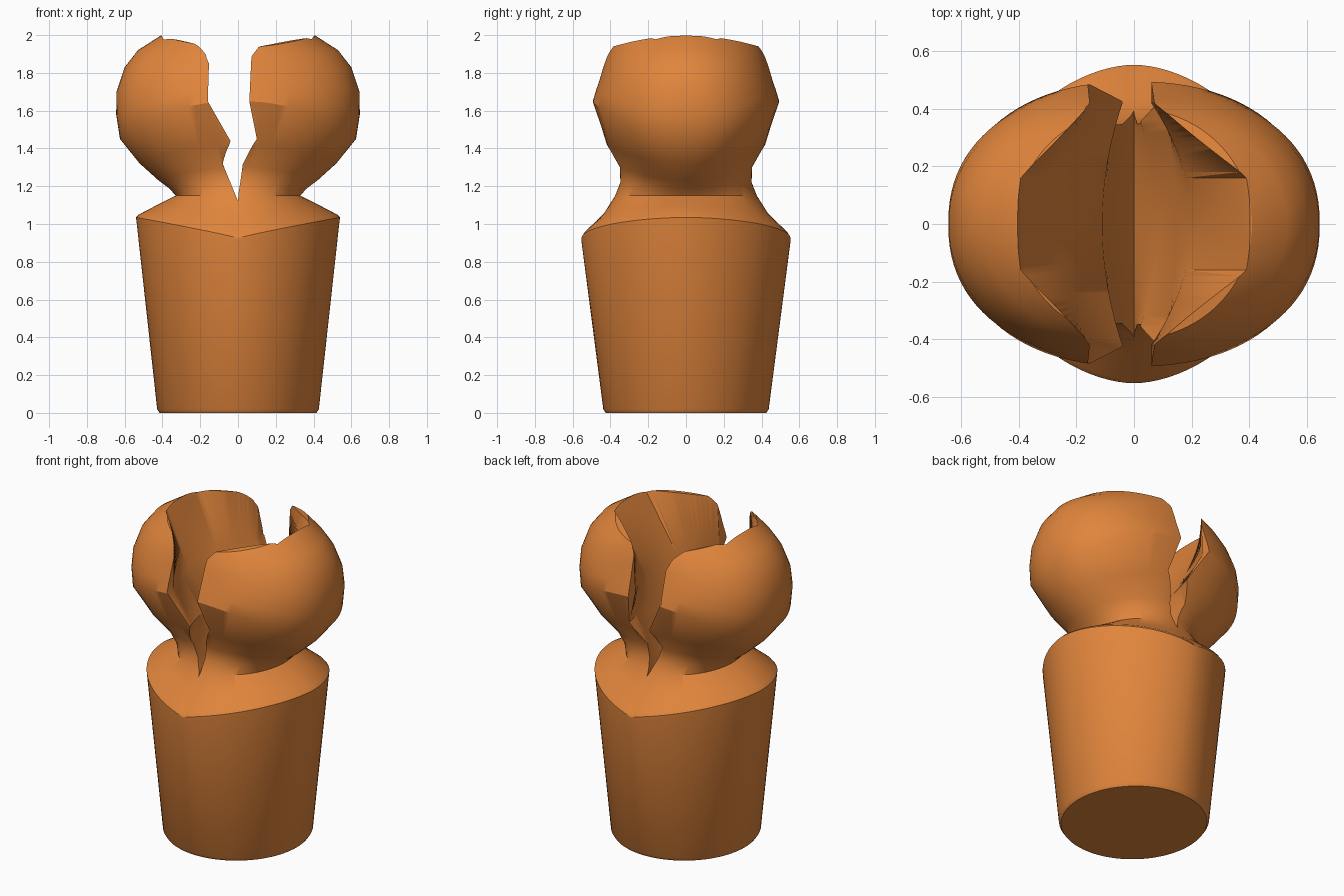
import bpy
import bmesh
import math

SEGMENTS = 96

old = bpy.data.objects.get("Cube")
if old:
    bpy.data.objects.remove(old, do_unlink=True)

orange = bpy.data.materials.new("warm_orange")
orange.use_nodes = True
colour = (0.75, 0.235, 0.045, 1)
orange.diffuse_color = colour
orange.node_tree.nodes["Principled BSDF"].inputs["Base Color"].default_value = colour


def loft(name, rings, tips=False):
    """Skin a list of equal point loops and close both ends."""
    bm = bmesh.new()
    loops = [[bm.verts.new(p) for p in ring] for ring in rings]
    for low, high in zip(loops, loops[1:]):
        for i in range(len(low)):
            j = (i + 1) % len(low)
            bm.faces.new((low[i], low[j], high[j], high[i]))
    bm.faces.new(loops[0])
    if tips:
        tip = bm.verts.new((0, 0, 2.0))
        top = loops[-1]
        for i in range(len(top)):
            bm.faces.new((top[i], top[(i + 1) % len(top)], tip))
    else:
        bm.faces.new(loops[-1])
        bmesh.ops.triangulate(bm, faces=bm.faces)
    bmesh.ops.recalc_face_normals(bm, faces=bm.faces)
    mesh = bpy.data.meshes.new(name)
    bm.to_mesh(mesh)
    bm.free()
    mesh.materials.append(orange)
    obj = bpy.data.objects.new(name, mesh)
    bpy.context.collection.objects.link(obj)
    return obj


def section(rx, zx, ry, zy, roundness, bias):
    """Superellipse whose height runs from zx at the sides to zy at the front."""
    ring = []
    for i in range(SEGMENTS):
        a = math.tau * i / SEGMENTS
        c, s = math.cos(a), math.sin(a)
        x = math.copysign(abs(c) ** (2 / roundness), c) * rx
        y = math.copysign(abs(s) ** (2 / roundness), s) * ry
        ring.append((x, y, zy + (zx - zy) * abs(c) ** bias))
    return ring


# Tapered post, pinched neck and round head
sections = [
    (0.415, 0.0, 0.425, 0.0, 2, 1),
    (0.428, 0.02, 0.438, 0.02, 2, 1),
    (0.538, 1.02, 0.553, 0.905, 1.8, 1),
    (0.54, 1.035, 0.553, 0.925, 1.8, 1),
    (0.525, 1.05, 0.54, 0.945, 1.8, 1),
    (0.42, 1.105, 0.435, 1.055, 1.9, 1.5),
    (0.33, 1.15, 0.375, 1.15, 2, 2),
    (0.36, 1.185, 0.348, 1.22, 2, 2),
    (0.42, 1.23, 0.35, 1.30, 2, 2),
    (0.52, 1.32, 0.42, 1.42, 2.1, 2),
    (0.625, 1.45, 0.495, 1.65, 2.25, 2),
    (0.645, 1.58, 0.477, 1.71, 2.25, 2),
    (0.643, 1.70, 0.46, 1.76, 2.2, 2),
    (0.60, 1.83, 0.44, 1.83, 2.1, 2),
    (0.53, 1.92, 0.42, 1.89, 2, 2),
    (0.41, 1.997, 0.40, 1.935, 2, 2),
]
body = loft("split_head_post", [section(*s) for s in sections], tips=True)

# Jagged cleft: height, wall x at the ends, extra widening in the middle
left_wall = [(2.1, -0.148, 0.31), (1.97, -0.15, 0.24), (1.65, -0.16, 0.10),
             (1.44, -0.04, 0.07), (1.32, -0.075, 0.02)]
right_wall = [(1.31, 0.0, 0.08), (1.45, 0.10, 0.05), (1.65, 0.06, 0.14),
              (1.97, 0.075, 0.31), (2.1, 0.08, 0.39)]


def wall_point(row, y, side):
    z, x, widen = row
    if z > 1.9:
        bulge = min(1, max(0, (0.42 - abs(y)) / 0.26))
    else:
        bulge = max(0, 1 - (y / 0.42) ** 2)
    return (x + side * widen * bulge, y, z)


slices = []
for k in range(-35, 36):
    y = k * 0.02
    loop = [wall_point(r, y, -1) for r in left_wall]
    loop.append((0, y, 1.12))
    loop += [wall_point(r, y, 1) for r in right_wall]
    slices.append(loop)
cutter = loft("cleft_cutter", slices)
cutter.hide_render = True

# Split the head
cut = body.modifiers.new("cleft", "BOOLEAN")
cut.operation = "DIFFERENCE"
cut.solver = "EXACT"
cut.object = cutter
bpy.ops.object.select_all(action="DESELECT")
bpy.context.view_layer.objects.active = body
body.select_set(True)
bpy.ops.object.modifier_apply(modifier=cut.name)
bpy.data.objects.remove(cutter, do_unlink=True)
bpy.ops.object.shade_smooth_by_angle(angle=math.radians(32))
